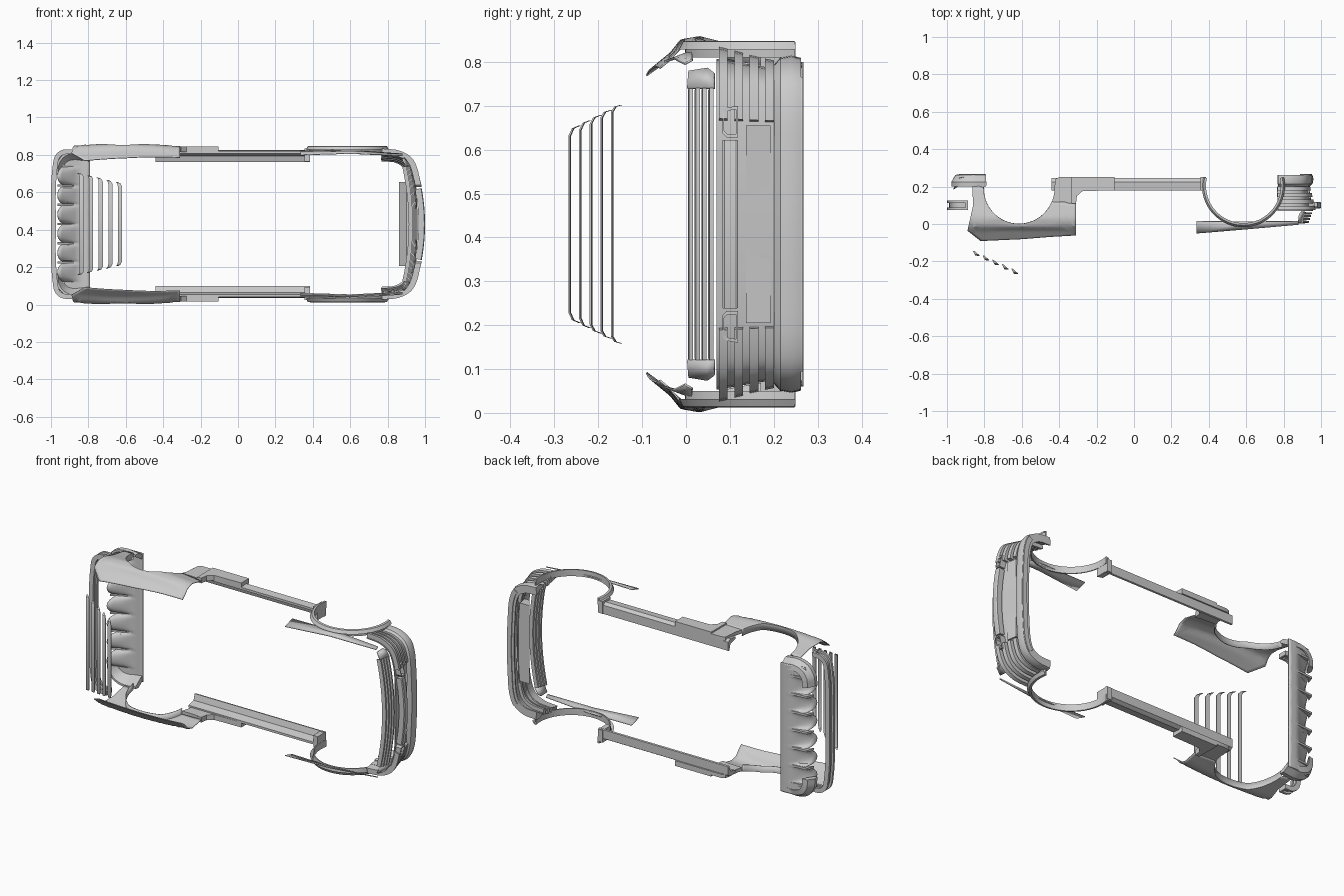
import bpy, bmesh, math
from mathutils import Vector

if "Cube" in bpy.data.objects:
    bpy.data.objects.remove(bpy.data.objects["Cube"])

W = 0.86  # full width; the kit is symmetric about z = W / 2


def finish(name, bm, thick=0.0, mirror=False):
    if mirror:
        dup = bmesh.ops.duplicate(bm, geom=bm.verts[:] + bm.edges[:] + bm.faces[:])
        for v in dup["geom"]:
            if isinstance(v, bmesh.types.BMVert):
                v.co.z = W - v.co.z
    bmesh.ops.recalc_face_normals(bm, faces=bm.faces[:])
    me = bpy.data.meshes.new(name)
    bm.to_mesh(me)
    bm.free()
    ob = bpy.data.objects.new(name, me)
    bpy.context.collection.objects.link(ob)
    if thick:
        m = ob.modifiers.new("thickness", "SOLIDIFY")
        m.thickness = thick
        m.offset = 0
    bpy.ops.object.select_all(action="DESELECT")
    ob.select_set(True)
    bpy.context.view_layer.objects.active = ob
    bpy.ops.object.shade_smooth_by_angle(angle=math.radians(30))
    return ob


def loft(name, rings, closed=True, loop=False, **kw):
    """Skin rows of points; closed rows become capped tubes, open ones sheets."""
    bm = bmesh.new()
    vs = [[bm.verts.new(p) for p in r] for r in rings]
    n, k = len(vs), len(vs[0])
    for i in range(n if loop else n - 1):
        a, b = vs[i], vs[(i + 1) % n]
        for j in range(k if closed else k - 1):
            q = (j + 1) % k
            bm.faces.new((a[j], a[q], b[q], b[j]))
    if closed and not loop:
        bm.faces.new(vs[0])
        bm.faces.new(vs[-1])
    return finish(name, bm, **kw)


def smooth(pts, n=5):
    """Catmull-Rom curve through the points."""
    P = [Vector(p) for p in pts]
    P = [2 * P[0] - P[1]] + P + [2 * P[-1] - P[-2]]
    out = []
    for i in range(1, len(P) - 2):
        a, b, c, d = P[i - 1:i + 3]
        for s in range(n):
            t = s / n
            out.append(0.5 * (2 * b + (c - a) * t + (2 * a - 5 * b + 4 * c - d) * t * t
                              + (3 * b - a - 3 * c + d) * t ** 3))
    return out + [P[-2]]


def sweep(name, path, profile, plane="xz", **kw):
    """Carry a (inward offset, height) section along a flat path."""
    path = [Vector(p) for p in path]
    rings = []
    for i, p in enumerate(path):
        t = (path[min(i + 1, len(path) - 1)] - path[max(i - 1, 0)]).normalized()
        nrm = Vector((-t.y, t.x))
        ring = []
        for d, h in profile:
            q = p + nrm * d
            ring.append((q.x, h, q.y) if plane == "xz" else (q.x, q.y, h))
        rings.append(ring)
    return loft(name, rings, **kw)


def prism(name, poly, z0, z1, **kw):
    return loft(name, [[(x, y, z0) for x, y in poly], [(x, y, z1) for x, y in poly]], **kw)


def rect(d0, d1, h0, h1):
    return [(d0, h0), (d0, h1), (d1, h1), (d1, h0)]


def both(half):
    return half + [(x, W - z) for x, z in reversed(half[:-1])]


def interp(tab, y):
    for (a, p), (b, q) in zip(tab, tab[1:]):
        if y <= b:
            return p + (q - p) * max(0, (y - a) / (b - a))
    return tab[-1][1]


# rear window louvers
for k in range(5):
    x0, ye, yf = -0.86 + 0.0515 * k, -0.147 - 0.0238 * k, -0.169 - 0.0243 * k
    ze, zf = 0.158 + 0.0117 * k, 0.17 + 0.0138 * k
    half = [(x0, x0 + 0.008, ye, ze), (x0 + 0.008, x0 + 0.025, (ye + yf * 2) / 3, (ze * 2 + zf) / 3),
            (x0 + 0.012, x0 + 0.034, yf, zf + 0.004)]
    full = half + [(a, b, y, W - z) for a, b, y, z in reversed(half)]
    loft("window_louver", [[(a, y, z), (b, y - 0.002, z), (b, y + 0.002, z), (a, y + 0.004, z)]
                           for a, b, y, z in full])

# rear wheel arch flares
CX, CY, R = -0.615, 0.19, 0.19
ztab = [(-0.09, 0.085), (-0.035, 0.04), (-0.012, 0.011), (0.03, 0.001), (0.11, 0.018), (0.27, 0.045)]
outline = [(-0.865, 0.21, 178), (-0.86, 0.1, 205), (-0.89, -0.035, 228), (-0.82, -0.09, 245),
           (-0.6, -0.08, 270), (-0.45, -0.068, 290), (-0.31, -0.06, 308), (-0.31, 0.03, 322), (-0.31, 0.11, 338)]
rows = []
for (xa, ya, ga), (xb, yb, gb) in zip(outline, outline[1:]):
    for s in range(5):
        t = s / 4
        if s == 4 and (xb, yb) != outline[-1][:2]:
            continue
        ox, oy, g = xa + (xb - xa) * t, ya + (yb - ya) * t, math.radians(ga + (gb - ga) * t)
        ix, iy = CX + R * math.cos(g), CY + R * math.sin(g)
        row = []
        for i in range(13):
            u = i / 12
            x, y = ox + (ix - ox) * u, oy + (iy - oy) * u
            row.append((x, y, interp(ztab, y) + 0.012 * ((x - CX) / 0.28) ** 2))
        row.append((ix, iy, row[-1][2] + 0.035))
        rows.append(row)
loft("rear_arch_flare", rows, closed=False, thick=0.004, mirror=True)

# sills and their rear shrouds
sweep("side_sill", [(-0.44, 0.035), (0.385, 0.035)],
      [(0.005, 0.18), (0, 0.225), (0.012, 0.245), (0.062, 0.245), (0.064, 0.235), (0.03, 0.225), (0.018, 0.18)],
      mirror=True)
arc = [(CX + R * math.cos(math.radians(g)), CY + R * math.sin(math.radians(g))) for g in (338, 346, 354, 362)]
prism("sill_shroud", arc + [(-0.42, 0.24), (-0.4, 0.25), (-0.33, 0.25), (-0.33, 0.115)], 0.024, 0.045, mirror=True)
prism("sill_blade", [(-0.335, 0.25), (-0.105, 0.25), (-0.105, 0.18), (-0.275, 0.176), (-0.305, 0.15), (-0.31, 0.11),
                     (-0.335, 0.11)], 0.015, 0.045, mirror=True)
prism("sill_front_tip", [(0.355, 0.25), (0.385, 0.25), (0.385, 0.17), (0.355, 0.18)], 0.025, 0.095, mirror=True)

# front wheel arches and the wing strips above them
arch = [(0.585 + 0.2 * math.cos(math.radians(g)), 0.205 + 0.2 * math.sin(math.radians(g))) for g in range(168, 373, 6)]
sweep("front_arch_trim", arch, [(-0.022, 0.032), (-0.012, 0.014), (0, 0.012), (0, 0.05), (-0.006, 0.05), (-0.008, 0.02)],
      plane="xy", mirror=True)
loft("wing_strip", [[(0.335, -0.05, 0.06), (0.335, 0.015, 0.04)], [(0.6, -0.028, 0.052), (0.6, 0.013, 0.036)],
                    [(0.88, -0.003, 0.065), (0.88, 0.015, 0.055)]], closed=False, thick=0.005, mirror=True)

# front bumper: fascia, corner slats, splitter
nose_half = [(0.77, 0.025), (0.86, 0.035), (0.93, 0.075), (0.965, 0.15), (0.98, 0.26), (0.985, W / 2)]
nose = smooth(both(nose_half))
sweep("front_fascia", nose, [(0.028, 0.07), (0.05, 0.2), (0.055, 0.2), (0.033, 0.07)])
corner = [p for p in nose if p.y < 0.2]
for y in (0.075, 0.11, 0.145, 0.18):
    d = 0.25 * (y - 0.07)
    sweep("corner_slat", corner, [(d, y), (d + 0.004, y + 0.02), (d + 0.035, y + 0.02), (d + 0.031, y)], mirror=True)
split = smooth(both([(0.77, 0.045), (0.85, 0.052), (0.915, 0.09), (0.945, 0.16), (0.955, 0.27), (0.96, W / 2)]))
sweep("front_splitter", split, [(0.022, 0.2), (0.005, 0.215), (0, 0.24), (0.006, 0.262), (0.05, 0.262), (0.05, 0.255),
                                (0.03, 0.225)])
sweep("splitter_lip", [p for p in split if 0.08 < p.y < W - 0.08], rect(0.008, 0.035, 0.262, 0.267))


def nose_x(z):
    return 1.0 - 0.035 * ((z - W / 2) / 0.27) ** 2


# nose bar with a pod at each end
bar = [(nose_x(z), z) for z in [0.238 + 0.384 * i / 12 for i in range(13)]]
sweep("nose_bar", bar, [(0.004, 0.083), (0, 0.088), (0, 0.112), (0.004, 0.118), (0.035, 0.118), (0.035, 0.083)])
hexa = [(0.09, 0.165), (0.118, 0.16), (0.118, 0.232), (0.092, 0.232), (0.083, 0.222), (0.083, 0.175)]
rings = []
for s, dx in ((1, -0.035), (1, 0), (0.78, 0), (0.78, -0.035)):
    rings.append([(nose_x(z) + dx, 0.101 + (y - 0.101) * s, 0.197 + (z - 0.197) * s) for y, z in hexa])
loft("nose_pod", rings, loop=True, mirror=True)
prism("lower_intake_plate", [(0.90, 0.137), (0.945, 0.137), (0.935, 0.193), (0.86, 0.193)], 0.205, 0.655)

# upper grille: four bars with tapered end plates
for i in range(4):
    y = 0.004 + 0.0155 * i
    path = [(0.935 + 0.006 * i - 0.035 * ((z - W / 2) / 0.31) ** 2, z) for z in [0.12 + 0.62 * j / 12 for j in range(13)]]
    sweep("grille_bar", path, [(0, y + 0.003), (0, y + 0.012), (0.022, y + 0.012), (0.022, y)])
loft("grille_end", [[(0.88, 0.006, 0.082), (0.885, 0.05, 0.075), (0.895, 0.064, 0.085)],
                    [(0.9, 0.003, 0.12), (0.907, 0.05, 0.12), (0.918, 0.064, 0.12)]],
     closed=False, thick=0.008, mirror=True)

# tail band: two slim rails joined by a recessed strip
tail = smooth(both([(-0.89, 0.03), (-0.94, 0.034), (-0.978, 0.065), (-0.992, 0.13), (-1, 0.25), (-1, W / 2)]))[::-1]
sweep("tail_rail_upper", tail, rect(0, 0.026, 0.075, 0.088))
sweep("tail_rail_lower", tail, rect(0, 0.026, 0.112, 0.125))
sweep("tail_strip", tail, rect(0.012, 0.018, 0.088, 0.112))
prism("tail_band_end", [(-0.9, 0.075), (-0.888, 0.075), (-0.888, 0.125), (-0.9, 0.125)], 0.03, 0.054, mirror=True)

# rear bumper corners
rear = smooth([(-0.79, 0.045), (-0.87, 0.038), (-0.935, 0.06), (-0.97, 0.11), (-0.975, 0.165)])
sweep("rear_corner", rear[::-1], [(0, 0.2), (-0.002, 0.225), (0.02, 0.262), (0.05, 0.268), (0.05, 0.262), (0.012, 0.2)],
      mirror=True)

# diffuser floor with six tunnels growing towards the rear
rows = []
for i in range(9):
    u = i / 8
    row = []
    for j in range(97):
        z = 0.06 + 0.74 * j / 96
        c = (z - W / 2) / 0.103
        b = math.sqrt(max(0, 1 - (2.25 * (c - math.floor(c) - 0.5)) ** 2)) if abs(c) < 3 else 0
        grow = max(0, (u - 0.35) / 0.65)
        tip = 0.03 * b if abs(c) < 3 else 0
        row.append((-0.79 - u * (0.145 + tip), 0.266 - 0.06 * grow * b - 0.02 * grow, z))
    rows.append(row)
loft("rear_diffuser", rows, closed=False, thick=0.004)
# ribs between the tunnels
for k in range(-3, 4):
    z = W / 2 + 0.103 * k
    prism("diffuser_rib", [(-0.85, 0.267), (-0.95, 0.258), (-0.965, 0.215), (-0.94, 0.235)], z - 0.006, z + 0.006)
